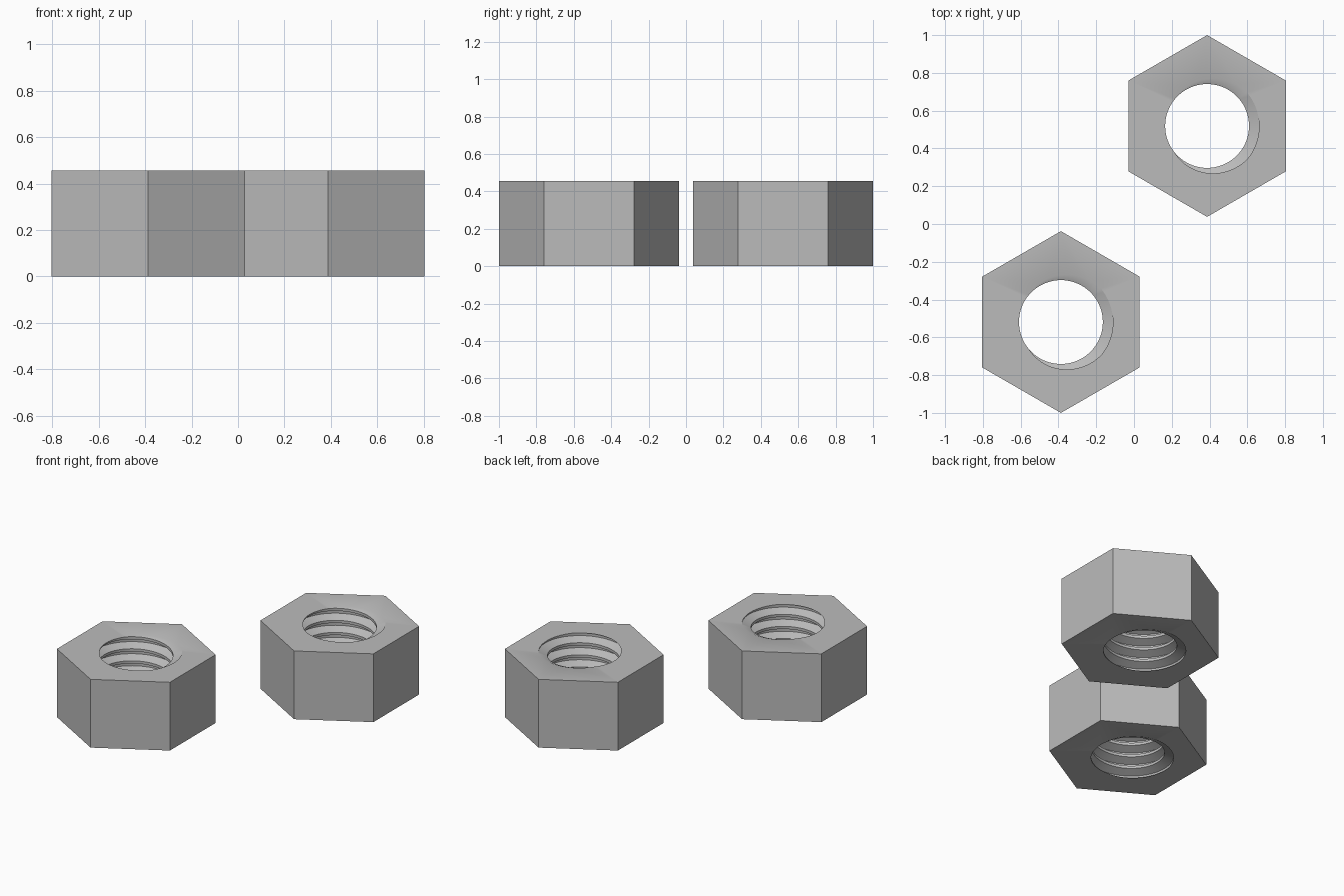
import bpy, bmesh
from math import sin, cos, pi, radians
from mathutils import Vector

cube = bpy.data.objects.get("Cube")
if cube:
    bpy.data.objects.remove(cube, do_unlink=True)

HEIGHT = 0.455
HEX_R = 0.481               # centre to corner
ROOT_R, CREST_R = 0.276, 0.222
PITCH = 0.0805
SEGMENTS = 72
CENTRE = Vector((0.387, 0.519, 0))

steel = bpy.data.materials.new("grey steel")
steel.use_nodes = True
grey = (0.5, 0.5, 0.5, 1)
steel.diffuse_color = grey
steel.node_tree.nodes["Principled BSDF"].inputs["Base Color"].default_value = grey


def add_thread(bm):
    """Helical bore surface, trimmed flat at both ends of the nut."""
    profile = [(-0.11, ROOT_R), (0.11, ROOT_R), (0.39, CREST_R), (0.61, CREST_R)]
    rows = []
    for turn in range(-8, 2):
        for offset, radius in profile:
            row = []
            for i in range(SEGMENTS + 1):
                a = 2 * pi * i / SEGMENTS
                z = HEIGHT + PITCH * (turn + offset + i / SEGMENTS)
                row.append(bm.verts.new((radius * cos(a), radius * sin(a), z)))
            rows.append(row)
    for low, high in zip(rows, rows[1:]):
        for i in range(SEGMENTS):
            bm.faces.new((low[i], low[i + 1], high[i + 1], high[i]))
    bmesh.ops.remove_doubles(bm, verts=bm.verts[:], dist=1e-5)
    for z, normal in ((0, (0, 0, -1)), (HEIGHT, (0, 0, 1))):
        bmesh.ops.bisect_plane(bm, geom=bm.verts[:] + bm.edges[:] + bm.faces[:],
                               dist=1e-5, plane_co=(0, 0, z), plane_no=normal,
                               clear_outer=True)


def add_hex_sides(bm):
    """Six outer flats with corners pointing along y."""
    rings = []
    for z in (0, HEIGHT):
        angles = [radians(90 + 60 * i) for i in range(6)]
        rings.append([bm.verts.new((HEX_R * cos(a), HEX_R * sin(a), z)) for a in angles])
    low, high = rings
    for i in range(6):
        j = (i + 1) % 6
        bm.faces.new((low[i], low[j], high[j], high[i]))


def add_end_faces(bm):
    """Flat ends between the hexagon and the bore."""
    for z, normal in ((0, (0, 0, -1)), (HEIGHT, (0, 0, 1))):
        rim = [e for e in bm.edges if e.is_boundary
               and all(abs(v.co.z - z) < 1e-4 for v in e.verts)]
        bmesh.ops.triangle_fill(bm, edges=rim, use_beauty=True, normal=normal)


bm = bmesh.new()
add_thread(bm)
add_hex_sides(bm)
add_end_faces(bm)
bmesh.ops.recalc_face_normals(bm, faces=bm.faces[:])
mesh = bpy.data.meshes.new("hex_nut")
bm.to_mesh(mesh)
bm.free()
mesh.materials.append(steel)

# Two identical nuts, placed diagonally
for name, side in (("back_left_nut", 1), ("front_right_nut", -1)):
    nut = bpy.data.objects.new(name, mesh)
    nut.location = CENTRE * side
    bpy.context.collection.objects.link(nut)

bpy.ops.object.select_all(action="DESELECT")
nut.select_set(True)
bpy.context.view_layer.objects.active = nut
bpy.ops.object.shade_smooth_by_angle(angle=radians(25))
